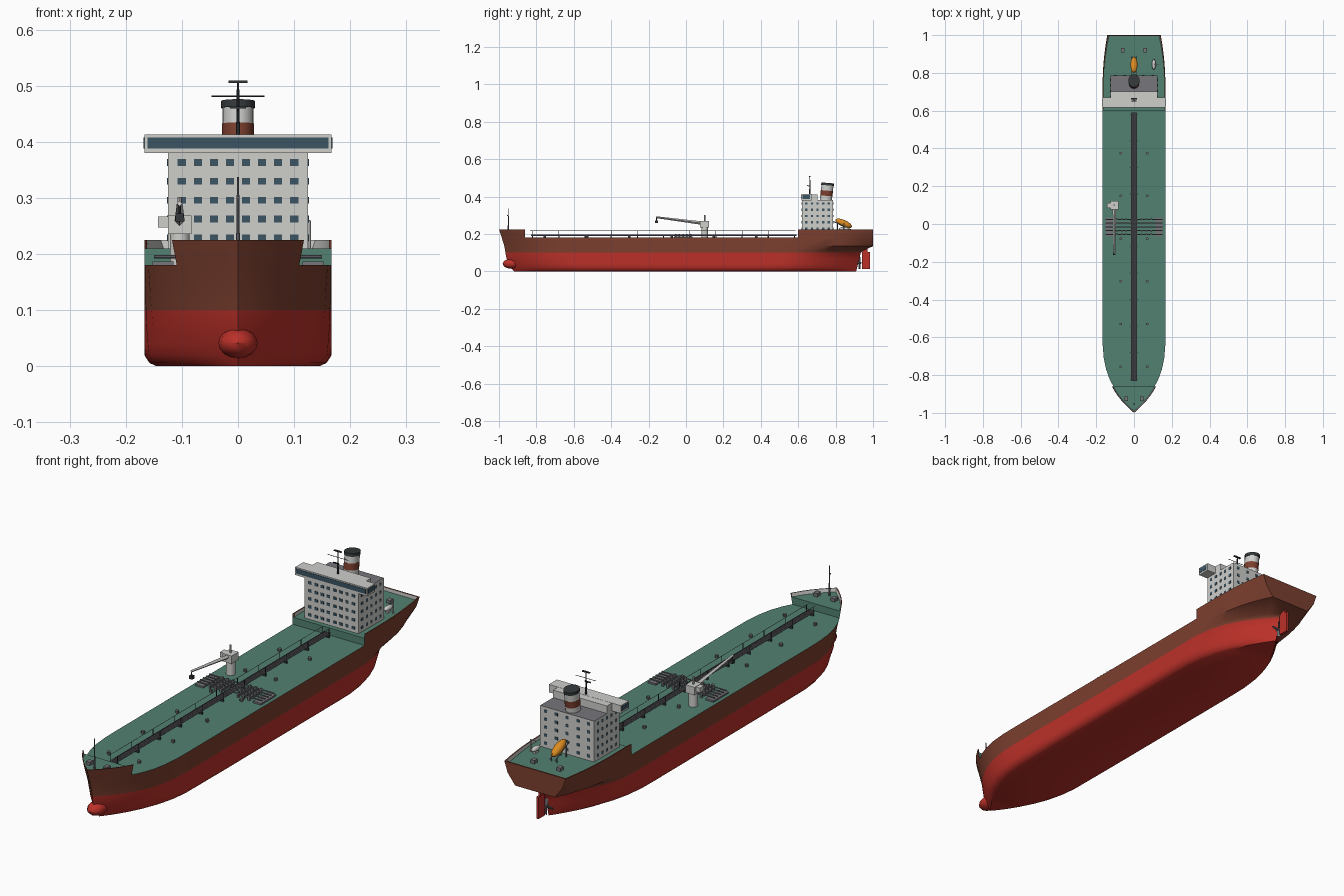
import bpy, bmesh, math
from mathutils import Matrix, Vector

if "Cube" in bpy.data.objects:
    bpy.data.objects.remove(bpy.data.objects["Cube"], do_unlink=True)


def material(name, r, g, b):
    m = bpy.data.materials.new(name)
    m.use_nodes = True
    m.diffuse_color = (r, g, b, 1)
    m.node_tree.nodes["Principled BSDF"].inputs["Base Color"].default_value = (r, g, b, 1)
    return m


RED = material("antifouling_red", .50, .03, .022)
BROWN = material("topside_brown", .20, .05, .028)
GREEN = material("deck_green", .085, .22, .165)
WHITE = material("house_white", .62, .62, .60)
GLASS = material("window_blue", .045, .09, .127)
GREY = material("steel_grey", .18, .18, .20)
DARK = material("dark_steel", .035, .04, .043)
ORANGE = material("lifeboat_orange", .72, .26, .015)


# ---- helpers -------------------------------------------------------------
def finish(name, bm, *mats, smooth=True):
    bmesh.ops.recalc_face_normals(bm, faces=bm.faces[:])
    me = bpy.data.meshes.new(name)
    bm.to_mesh(me)
    bm.free()
    for m in mats:
        me.materials.append(m)
    ob = bpy.data.objects.new(name, me)
    bpy.context.collection.objects.link(ob)
    if smooth:
        bpy.ops.object.select_all(action="DESELECT")
        ob.select_set(True)
        bpy.context.view_layer.objects.active = ob
        bpy.ops.object.shade_smooth_by_angle(angle=math.radians(35))
    return ob


def box(bm, x0, x1, y0, y1, z0, z1):
    mid = Vector((x0 + x1, y0 + y1, z0 + z1)) / 2
    size = Matrix.Diagonal((x1 - x0, y1 - y0, z1 - z0, 1))
    return bmesh.ops.create_cube(bm, size=1, matrix=Matrix.Translation(mid) @ size)


def rod(bm, a, b, r, r2=None, n=8, squash=1):
    a, b = Vector(a), Vector(b)
    turn = (b - a).to_track_quat("Z", "Y").to_matrix().to_4x4()
    bmesh.ops.create_cone(bm, cap_ends=True, segments=n, radius1=r, radius2=r if r2 is None else r2,
                          depth=(b - a).length,
                          matrix=Matrix.Translation((a + b) / 2) @ turn @ Matrix.Diagonal((squash, 1, 1, 1)))


def ball(bm, c, rx, ry, rz, tilt=0, n=12):
    m = Matrix.Translation(c) @ Matrix.Rotation(tilt, 4, "X") @ Matrix.Diagonal((rx, ry, rz, 1))
    bmesh.ops.create_uvsphere(bm, u_segments=n, v_segments=8, radius=1, matrix=m)


def lerp(table, t):
    for (a, va), (b, vb) in zip(table, table[1:]):
        if t <= b:
            return va + (vb - va) * max(0, (t - a) / (b - a))
    return table[-1][1]


# ---- hull form -----------------------------------------------------------
STEM = [(0, -.92), (.02, -.935), (.07, -.96), (.14, -.972), (.18, -.985), (.225, -1)]
TAIL = [(0, .91), (.1, .935), (.112, .95), (.135, 1)]
BEAM = [(0, .145), (.006, .158), (.02, .167)]
END = [(.112, 0), (.135, .55), (.18, .76), (.225, .85)]
RUN = [(0, .45), (.1, .36), (.135, .32), (.18, .3)]
LEVELS = [0, .006, .02, .04, .07, .1, .112, .135, .18, .21, .225]
MAIN, UPPER, TOP = 8, 9, 10
STATIONS = [-1, -.99, -.975, -.955, -.93, -.9, -.86, -.82, -.77, -.71, -.64, -.57, -.3, 0,
            .3, .45, .52, .6, .67, .74, .8, .85, .9, .95, 1]
FORE, AFT, LAST = STATIONS.index(-.86), STATIONS.index(.6), len(STATIONS) - 1


def hull_point(i, k, side):
    s, z = STATIONS[i], LEVELS[k]
    yb, ys = lerp(STEM, z), lerp(TAIL, z)
    y = s + (yb + 1) * max(0, (-.86 - s) / .14) + (ys - 1) * max(0, (s - .8) / .2)
    bow = 1 - (1 - min(1, max(0, (y - yb) / .42))) ** lerp([(0, 2.4), (.18, 3)], z)
    run = min(1, max(0, (ys - y) / lerp(RUN, z)))
    stern = 1 - (1 - lerp(END, z)) * (1 - run) ** 2.2
    return Vector((side * lerp(BEAM, z) * bow * stern, y, z))


bm = bmesh.new()
V = {(i, k, s): bm.verts.new(hull_point(i, k, s))
     for i in range(LAST + 1) for k in range(UPPER + 1) for s in (-1, 1)
     if k <= MAIN or i <= FORE or i >= AFT}


def quad(mat, *keys):
    bm.faces.new([V[k] for k in keys]).material_index = mat


for i in range(LAST):
    raised = i < FORE or i >= AFT
    top = UPPER if raised else MAIN
    for k in range(top):
        for s in (-1, 1):
            quad(int(LEVELS[k] >= .1), (i, k, s), (i + 1, k, s), (i + 1, k + 1, s), (i, k + 1, s))
    for k, mat in ((0, 0), (top, 2)):
        quad(mat, (i, k, -1), (i + 1, k, -1), (i + 1, k, 1), (i, k, 1))
for k in range(UPPER):
    quad(int(LEVELS[k] >= .1), (LAST, k, -1), (LAST, k, 1), (LAST, k + 1, 1), (LAST, k + 1, -1))
for i in (FORE, AFT):
    quad(2, (i, MAIN, -1), (i, MAIN, 1), (i, UPPER, 1), (i, UPPER, -1))
bmesh.ops.remove_doubles(bm, verts=bm.verts[:], dist=.0001)
bmesh.ops.dissolve_degenerate(bm, edges=bm.edges[:], dist=.0001)
finish("hull", bm, RED, BROWN, GREEN)


# bulwarks: brown outside and on top, pale inside
def bulwark(name, path, centre_y):
    bm = bmesh.new()
    rings = []
    for i, s in path:
        outer = [hull_point(i, k, s) for k in (UPPER, TOP)]
        inner = [p.lerp(Vector((0, centre_y, p.z)), .03) for p in reversed(outer)]
        rings.append([bm.verts.new(p) for p in outer + inner])
    for a, b in zip(rings, rings[1:]):
        for j in range(4):
            n = (j + 1) % 4
            bm.faces.new((a[j], b[j], b[n], a[n])).material_index = int(j == 2)
    for r in (rings[0], rings[-1]):
        bm.faces.new(r)
    finish(name, bm, BROWN, WHITE)


bulwark("bow_bulwark", [(i, -1) for i in range(FORE, -1, -1)] + [(i, 1) for i in range(1, FORE + 1)], -.86)
bulwark("stern_bulwark", [(i, -1) for i in range(AFT, LAST + 1)] + [(i, 1) for i in range(LAST, AFT - 1, -1)], .8)

# bulb, rudder, propeller
bm = bmesh.new()
ball(bm, (0, -.93, .041), .035, .05, .027)
finish("bulbous_bow", bm, RED)
bm = bmesh.new()
box(bm, -.005, .005, .94, .984, .014, .105)
box(bm, -.004, .004, .945, .97, .1, .135)
finish("rudder", bm, RED, smooth=False)
bm = bmesh.new()
rod(bm, (0, .89, .045), (0, .937, .045), .007, .004)
for j in range(4):
    m = (Matrix.Translation((0, .928, .045)) @ Matrix.Rotation(j * math.pi / 2, 4, "Y")
         @ Matrix.Translation((0, 0, .018)) @ Matrix.Rotation(.6, 4, "Z") @ Matrix.Diagonal((.016, .003, .03, 1)))
    bmesh.ops.create_cube(bm, size=1, matrix=m)
finish("propeller", bm, GREY)

# ---- accommodation block -------------------------------------------------
bm = bmesh.new()
box(bm, -.125, .125, .62, .787, .209, .381)
for f in bm.faces:
    f.material_index = int(f.calc_center_median().z > .38)
finish("deckhouse", bm, WHITE, GREY, smooth=False)
bm = bmesh.new()
box(bm, -.167, .167, .617, .67, .38, .413)
box(bm, -.125, .125, .66, .702, .3805, .4125)
finish("bridge", bm, WHITE, smooth=False)

bm = bmesh.new()
for row in range(5):
    z = .229 + row * .0335
    for c in range(8):
        x = (c - 3.5) * .0286
        box(bm, x - .0073, x + .0073, .6185, .622, z - .006, z + .006)
    for c in range(5):
        x, y = (c - 2) * .05, .7035 + (c - 2) * .03
        box(bm, x - .0065, x + .0065, .785, .7885, z - .006, z + .006)
        for s in (-1, 1):
            box(bm, *sorted((s * .123, s * .1265)), y - .006, y + .006, z - .006, z + .006)
finish("cabin_windows", bm, GLASS, smooth=False)
bm = bmesh.new()
box(bm, -.161, .161, .6155, .62, .388, .408)
for s in (-1, 1):
    box(bm, *sorted((s * .165, s * .1685)), .622, .664, .388, .408)
finish("bridge_windows", bm, GLASS, smooth=False)

# funnel in stacked bands, raked slightly aft
for name, z0, z1, r, mat in (("funnel_base", .38, .404, .028, WHITE), ("funnel_band", .404, .432, .0285, BROWN),
                             ("funnel_upper", .432, .46, .028, WHITE), ("funnel_cap", .46, .473, .030, DARK)):
    bm = bmesh.new()
    rake = lambda z: .748 + (z - .38) * .1
    rod(bm, (0, rake(z0), z0), (0, rake(z1), z1), r, n=20)
    for v in bm.verts:
        v.co.y = .752 + (v.co.y - .752) * 1.15
    finish(name, bm, mat)

# masts
bm = bmesh.new()
rod(bm, (0, .662, .41), (0, .662, .508), .0035, .002)
rod(bm, (-.047, .662, .481), (.047, .662, .481), .0012, n=6)
box(bm, -.017, .017, .658, .666, .505, .509)
box(bm, -.014, .014, .648, .653, .459, .463)
rod(bm, (0, .65, .459), (0, .663, .455), .002)
finish("radar_mast", bm, DARK)
bm = bmesh.new()
rod(bm, (0, -.95, .209), (0, -.95, .337), .0035, .0018)
rod(bm, (0, -.95, .3), (0, -.957, .3), .0025)
finish("fore_mast", bm, GREY)

# ---- cargo deck ----------------------------------------------------------
bm = bmesh.new()
for x in (-.012, -.004, .004, .012):
    rod(bm, (x, -.83, .193), (x, .59, .193), .0034, n=6)
for j in range(5):
    y = -.055 + j * .02
    rod(bm, (-.15, y, .195), (.15, y, .195), .003, n=6)
finish("cargo_pipes", bm, GREY)
bm = bmesh.new()
for j in range(11):
    y = -.82 + j * .14
    box(bm, -.018, .018, y - .003, y + .003, .179, .191)
    for x in (-.016, .016):
        box(bm, x - .001, x + .001, y - .001, y + .001, .18, .217)
for x in (-.016, .016):
    rod(bm, (x, -.835, .217), (x, .585, .217), .001, n=4)
finish("pipe_frames_and_rails", bm, DARK, smooth=False)
bm = bmesh.new()
for s in (-1, 1):
    box(bm, *sorted((s * .115, s * .152)), -.065, .035, .179, .187)
    for j in range(5):
        y = -.055 + j * .02
        for x in (.04, .065, .09):
            box(bm, s * x - .004, s * x + .004, y - .004, y + .004, .179, .2)
    for j in range(6):
        y = .375 - j * .226
        rod(bm, (s * .07, y, .179), (s * .07, y, .191), .007)
finish("manifolds_and_hatches", bm, GREY)

# winches fore and aft
bm = bmesh.new()
for x, y in ((.04, -.925), (.06, .92)):
    for s in (-1, 1):
        box(bm, s * x - .009, s * x + .009, y - .011, y + .011, .209, .224)
finish("winches", bm, GREY, smooth=False)

# crane
bm = bmesh.new()
rod(bm, (-.104, .1, .179), (-.104, .1, .238), .018, n=14)
box(bm, -.125, -.083, .076, .122, .236, .269)
box(bm, -.143, -.125, .084, .112, .247, .267)
rod(bm, (-.104, .1, .265), (-.104, .1, .302), .004)
rod(bm, (-.104, .08, .259), (-.104, -.16, .29), .009, .005, n=4)
finish("crane", bm, WHITE)
bm = bmesh.new()
rod(bm, (-.104, -.158, .263), (-.104, -.158, .288), .002)
box(bm, -.111, -.097, -.165, -.151, .258, .272)
finish("crane_hook", bm, DARK, smooth=False)

# lifeboat on its ramp, rescue boat with davit
bm = bmesh.new()
ball(bm, (0, .843, .257), .019, .048, .018, tilt=-.42)
finish("lifeboat", bm, ORANGE)
bm = bmesh.new()
for s in (-1, 1):
    rod(bm, (s * .012, .79, .266), (s * .012, .885, .222), .002, n=6)
    rod(bm, (s * .012, .81, .209), (s * .012, .81, .258), .002, n=6)
    rod(bm, (s * .012, .872, .209), (s * .012, .872, .23), .002, n=6)
finish("lifeboat_ramp", bm, GREY)
bm = bmesh.new()
ball(bm, (.105, .845, .228), .011, .028, .01)
box(bm, .1, .11, .835, .855, .209, .222)
rod(bm, (.128, .845, .209), (.128, .845, .26), .0025, n=6)
rod(bm, (.128, .845, .259), (.105, .845, .259), .002, n=6)
finish("rescue_boat", bm, WHITE)
